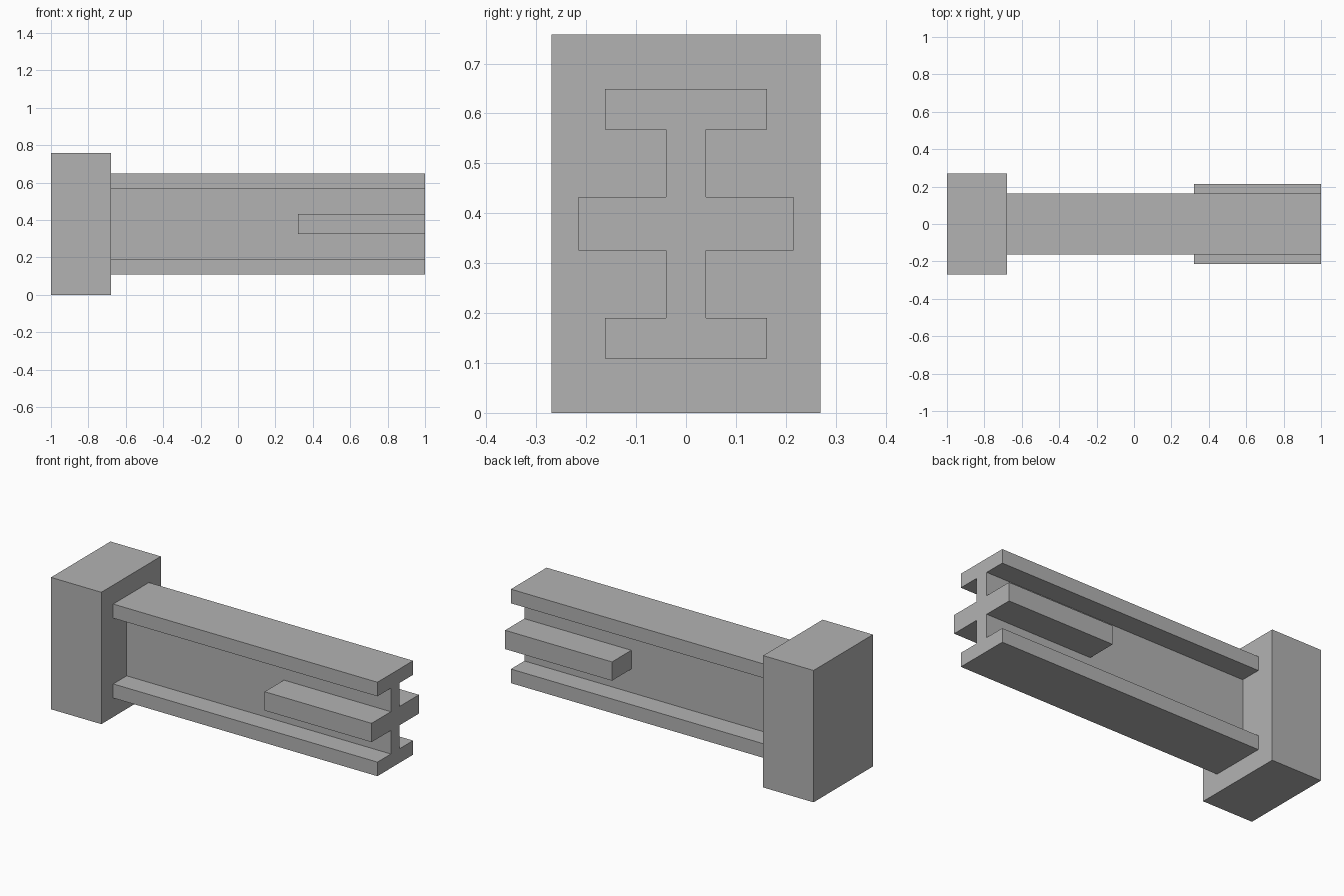
import bpy
import bmesh

cube = bpy.data.objects.get("Cube")
if cube:
    bpy.data.objects.remove(cube, do_unlink=True)

# Single plain grey for every part
grey = bpy.data.materials.new("plain_grey")
grey.use_nodes = True
colour = (0.45, 0.45, 0.45, 1.0)
grey.diffuse_color = colour
grey.node_tree.nodes["Principled BSDF"].inputs["Base Color"].default_value = colour

MID_Z = 0.379      # height of the beam axis
PLATE_X = -0.68    # inner face of the end block


def extrude_x(name, profile, x0, x1):
    """Extrude a closed (y, z) profile along x."""
    bm = bmesh.new()
    face = bm.faces.new([bm.verts.new((x0, y, z)) for y, z in profile])
    out = bmesh.ops.extrude_face_region(bm, geom=[face])
    moved = [v for v in out["geom"] if isinstance(v, bmesh.types.BMVert)]
    bmesh.ops.translate(bm, verts=moved, vec=(x1 - x0, 0, 0))
    bmesh.ops.recalc_face_normals(bm, faces=bm.faces)
    mesh = bpy.data.meshes.new(name)
    bm.to_mesh(mesh)
    bm.free()
    mesh.materials.append(grey)
    obj = bpy.data.objects.new(name, mesh)
    bpy.context.collection.objects.link(obj)
    return obj


def rectangle(y0, y1, z0, z1):
    return [(y0, z0), (y1, z0), (y1, z1), (y0, z1)]


# End block
extrude_x("end_block", rectangle(-0.27, 0.27, 0, 2 * MID_Z), -1, PLATE_X)

# I-beam: one quarter of the section, reflected to the other three
quarter = [(0.04, 0.189), (0.162, 0.189), (0.162, 0.27)]
right = [(y, MID_Z + z) for y, z in quarter]
right = [(y, 2 * MID_Z - z) for y, z in reversed(right)] + right
left = [(-y, z) for y, z in reversed(right)]
extrude_x("i_beam", right + left, PLATE_X, 1)

# Short side ribs at the free end, one on each face of the web
for name, side in (("front_rib", -1), ("back_rib", 1)):
    extrude_x(name, rectangle(side * 0.04, side * 0.215,
                              MID_Z - 0.054, MID_Z + 0.054), 0.32, 1)
